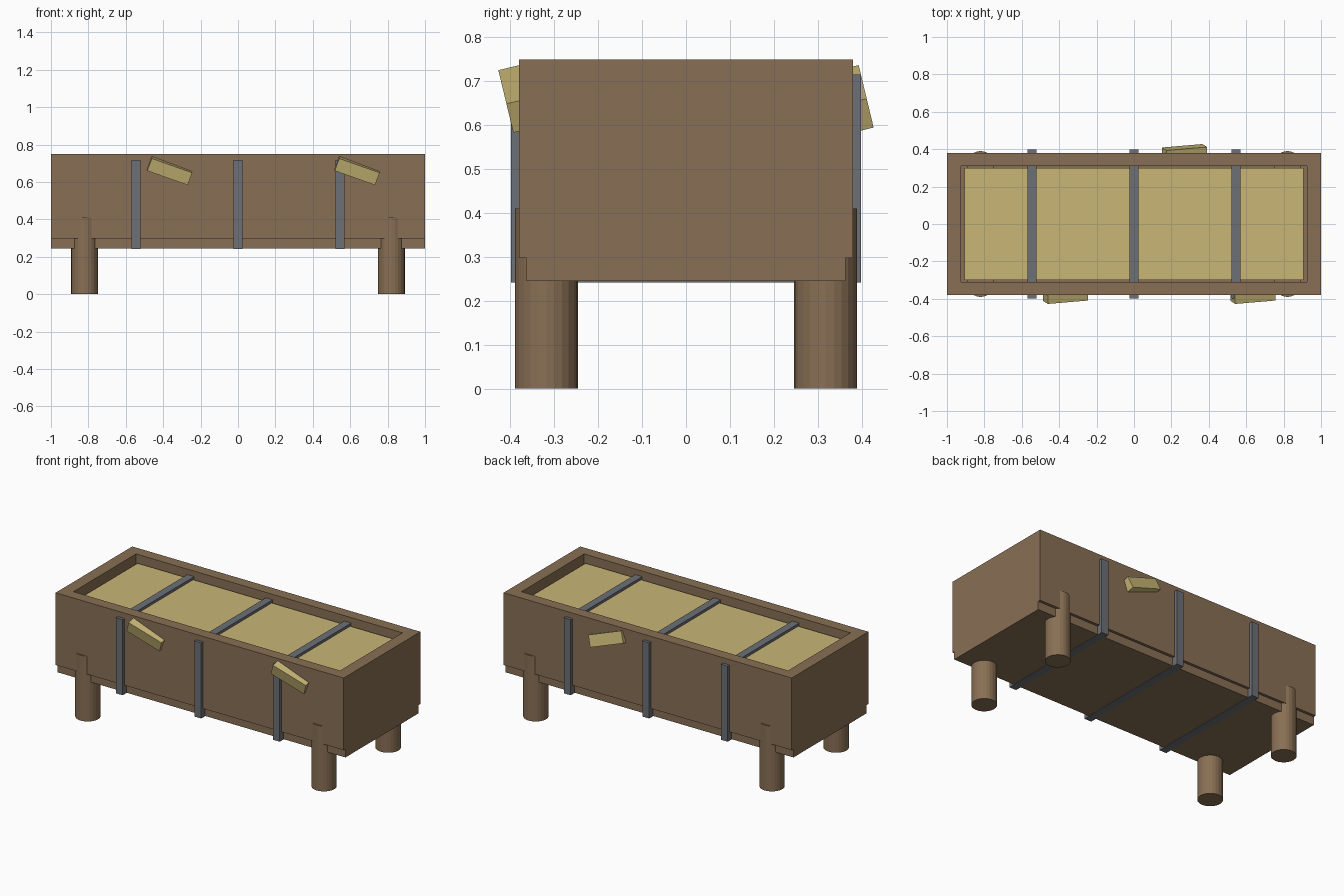
import bpy
from math import radians
from mathutils import Matrix

if "Cube" in bpy.data.objects:
    bpy.data.objects.remove(bpy.data.objects["Cube"])


def material(name, rgb):
    m = bpy.data.materials.new(name)
    m.diffuse_color = (*rgb, 1)
    m.use_nodes = True
    m.node_tree.nodes["Principled BSDF"].inputs["Base Color"].default_value = m.diffuse_color
    return m


WOOD = material("wood", (0.25, 0.16, 0.09))
STRAW = material("straw", (0.58, 0.47, 0.18))
IRON = material("iron", (0.15, 0.16, 0.18))


def box(name, lo, hi, mat, rot=None):
    """Box between two corners, optionally turned about its centre."""
    size = [b - a for a, b in zip(lo, hi)]
    centre = [(a + b) / 2 for a, b in zip(lo, hi)]
    bpy.ops.mesh.primitive_cube_add(size=1)
    ob = bpy.context.object
    ob.name = name
    ob.data.transform(Matrix.Diagonal((*size, 1)))
    if rot:
        ob.data.transform(rot)
    ob.location = centre
    ob.data.materials.append(mat)
    return ob


# Trough floor, slightly narrower than the walls
box("floor", (-1, -0.363, 0.245), (1, 0.363, 0.297), WOOD)

# Long side walls and end walls
for s, side in ((-1, "front"), (1, "back")):
    y = sorted((s * 0.31, s * 0.38))
    box(side + "_wall", (-1, y[0], 0.297), (1, y[1], 0.75), WOOD)
for s, side in ((-1, "left"), (1, "right")):
    x = sorted((s * 0.925, s * 1.0))
    box(side + "_end_wall", (x[0], -0.31, 0.297), (x[1], 0.31, 0.75), WOOD)

# Hay filling
box("hay_fill", (-0.907, -0.30, 0.297), (0.907, 0.30, 0.70), STRAW)

# Iron straps around the trough
for x in (-0.545, 0, 0.545):
    box("strap", (x - 0.024, -0.399, 0.242), (x + 0.024, 0.399, 0.716), IRON)

# Round legs
for x in (-0.82, 0.82):
    for y in (-0.318, 0.318):
        bpy.ops.mesh.primitive_cylinder_add(vertices=24, radius=0.072, depth=0.41,
                                            location=(x, y, 0.205))
        leg = bpy.context.object
        leg.name = ("front" if y < 0 else "back") + "_leg"
        leg.data.materials.append(WOOD)

# Loose hay tufts hanging on the side walls
tilt = Matrix.Rotation(radians(13.5), 4, 'X') @ Matrix.Rotation(radians(20), 4, 'Y')
for x, y in ((-0.365, -0.386), (0.637, -0.386), (0.27, 0.386)):
    box("hay_tuft", (x - 0.115, y - 0.025, 0.66 - 0.036),
        (x + 0.115, y + 0.025, 0.66 + 0.036), STRAW, tilt)
